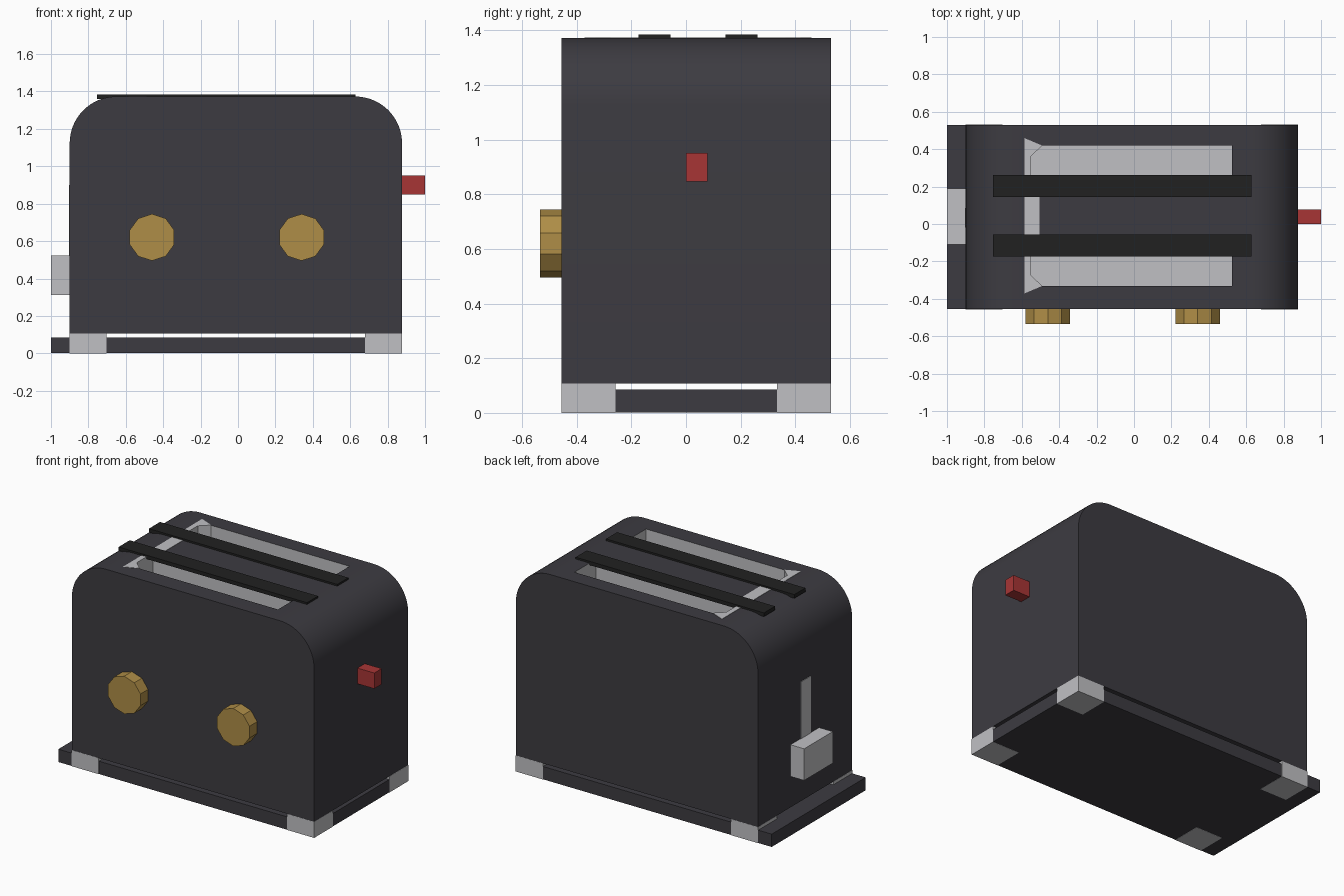
import bpy, bmesh, math
from mathutils import Matrix

old = bpy.data.objects.get("Cube")
if old:
    bpy.data.objects.remove(old, do_unlink=True)


def material(name, r, g, b):
    m = bpy.data.materials.new(name)
    m.use_nodes = True
    m.diffuse_color = (r, g, b, 1)
    m.node_tree.nodes["Principled BSDF"].inputs["Base Color"].default_value = (r, g, b, 1)
    return m


charcoal = material("charcoal enamel", 0.046, 0.044, 0.053)
steel = material("pale steel", 0.53, 0.53, 0.55)
brass = material("brass", 0.43, 0.27, 0.063)
red = material("red", 0.39, 0.036, 0.036)
black = material("black", 0.015, 0.015, 0.015)


def finish(name, bm, mat):
    bmesh.ops.recalc_face_normals(bm, faces=bm.faces)
    mesh = bpy.data.meshes.new(name)
    bm.to_mesh(mesh)
    bm.free()
    mesh.materials.append(mat)
    ob = bpy.data.objects.new(name, mesh)
    bpy.context.collection.objects.link(ob)
    return ob


def extrude(bm, points, offset):
    """Turn a closed outline into a solid by sweeping it along offset."""
    face = bm.faces.new([bm.verts.new(p) for p in points])
    res = bmesh.ops.extrude_face_region(bm, geom=[face])
    verts = [v for v in res["geom"] if isinstance(v, bmesh.types.BMVert)]
    bmesh.ops.translate(bm, verts=verts, vec=offset)


def box(name, x, y, z, mat):
    bm = bmesh.new()
    extrude(bm, [(x[0], y[0], z[0]), (x[1], y[0], z[0]),
                 (x[1], y[1], z[0]), (x[0], y[1], z[0])], (0, 0, z[1] - z[0]))
    return finish(name, bm, mat)


X0, X1, Y0, Y1 = -0.9, 0.877, -0.455, 0.53
BOTTOM, TOP, R = 0.107, 1.373, 0.25
MID = 0.044          # centre line of the slots

# Body: rounded-top profile swept front to back
profile = [(X0, Y0, BOTTOM), (X1, Y0, BOTTOM)]
for cx, start in ((X1 - R, 0), (X0 + R, 90)):
    for i in range(17):
        a = math.radians(start + 90 * i / 16)
        profile.append((cx + R * math.cos(a), Y0, TOP - R + R * math.sin(a)))
bm = bmesh.new()
extrude(bm, profile, (0, Y1 - Y0, 0))
body = finish("body", bm, charcoal)
body.data.materials.append(steel)

# Bread slots, cut with one mirrored pair of chamfered wells
DEPTH = 0.8
bm = bmesh.new()
for s in (-1, 1):
    outline = [(-0.55, 0.15), (0.525, 0.15), (0.525, 0.375), (-0.49, 0.375), (-0.55, 0.32)]
    extrude(bm, [(x, MID + s * y, TOP - DEPTH) for x, y in outline], (0, 0, DEPTH + 0.1))
cutter = finish("slot_cutter", bm, steel)
mod = body.modifiers.new("slots", "BOOLEAN")
mod.operation, mod.solver, mod.object = "DIFFERENCE", "EXACT", cutter
bpy.context.view_layer.objects.active = body
body.select_set(True)
bpy.ops.object.modifier_apply(modifier="slots")
bpy.data.objects.remove(cutter, do_unlink=True)

# Slot linings are steel: faces lying inside the shell
for p in body.data.polygons:
    c = p.center
    inside = X0 + 0.3 < c.x < X1 - 0.3 and Y0 + 0.1 < c.y < Y1 - 0.1
    p.material_index = 1 if inside and BOTTOM + 0.1 < c.z < TOP - 0.01 else 0
bpy.ops.object.shade_smooth_by_angle(angle=math.radians(30))

# Steel rim joining the slots at one end
bm = bmesh.new()
half = [(-0.585, 0.415), (-0.49, 0.375), (-0.55, 0.32), (-0.55, 0.15), (-0.505, 0.15)]
rim = [(x, MID + y) for x, y in half] + [(x, MID - y) for x, y in reversed(half)]
extrude(bm, [(x, y, TOP - 0.001) for x, y in rim], (0, 0, 0.003))
finish("slot_rim", bm, steel)

# Bars across the top
for side, s in (("front", -1), ("back", 1)):
    y = MID + s * 0.159
    box(side + "_bar", (-0.755, 0.627), (y - 0.058, y + 0.058), (1.36, 1.385), black)

# Base tray and corner feet
box("base_tray", (-1, X1), (Y0, Y1), (0.001, 0.086), charcoal)
E = 0.001
for nx, x in (("right", (X0 - E, -0.703)), ("left", (0.678, X1 + E))):
    for ny, y in (("front", (Y0 - E, -0.258)), ("back", (0.333, Y1 + E))):
        box(f"{ny}_{nx}_foot", x, y, (0, BOTTOM), steel)

# Ten-sided dials on the front
for name, x in (("right_dial", -0.46), ("left_dial", 0.34)):
    bm = bmesh.new()
    turn = Matrix.Rotation(math.radians(90), 4, "X")
    bmesh.ops.create_cone(bm, cap_ends=True, segments=10, radius1=0.125,
                          radius2=0.125, depth=0.09, matrix=turn)
    bmesh.ops.translate(bm, verts=bm.verts, vec=(x, Y0 - 0.035, 0.62))
    finish(name, bm, brass)

# Lever with its track, and the button on the other end
box("lever_track", (X0 - 0.003, X0 + 0.002), (-0.02, 0.085), (0.33, 0.9), steel)
box("lever", (-1, X0 + 0.01), (-0.11, 0.19), (0.312, 0.522), steel)
box("button", (X1 - 0.01, 1), (0, 0.078), (0.848, 0.952), red)
